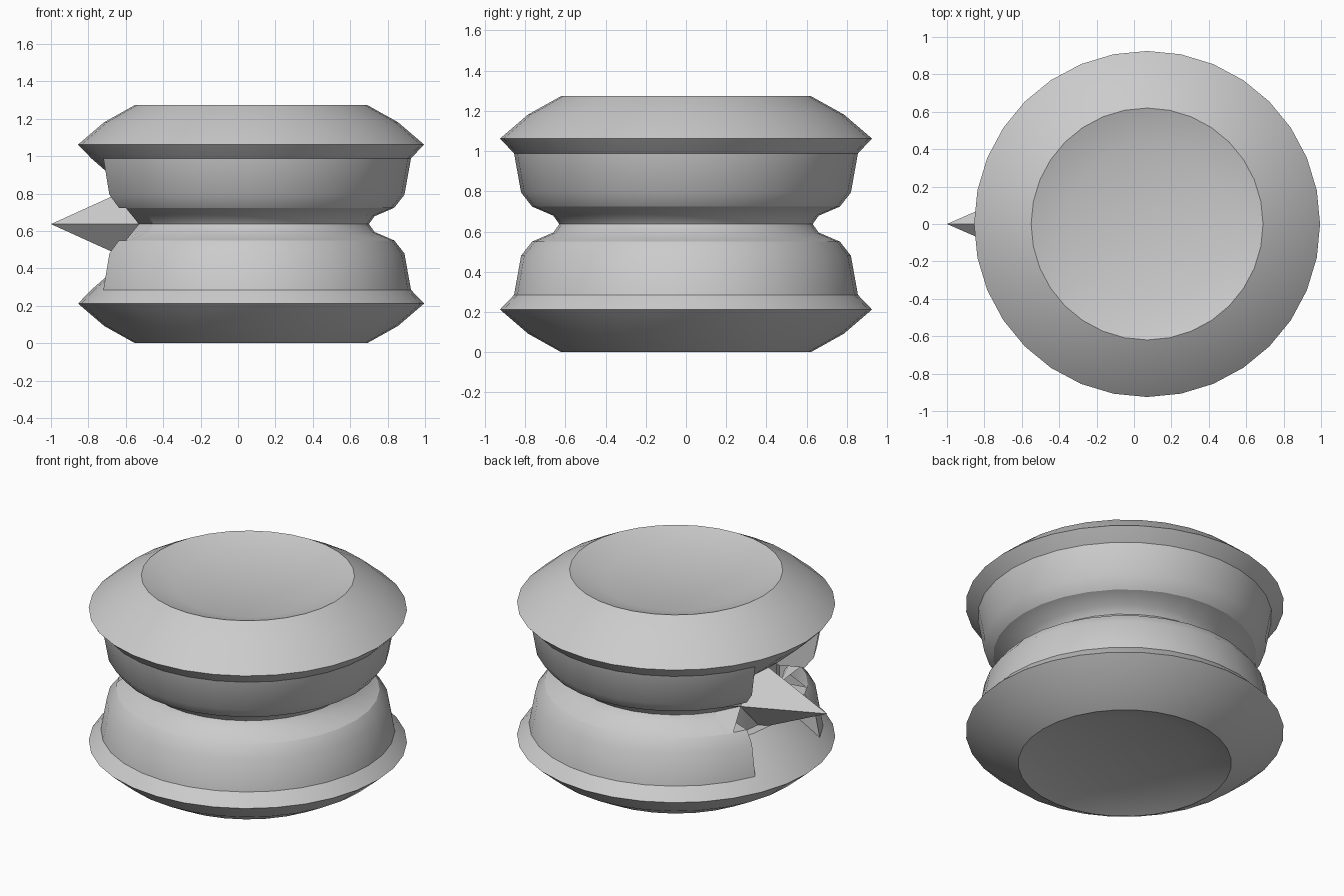
import bpy, bmesh, math

if "Cube" in bpy.data.objects:
    bpy.data.objects.remove(bpy.data.objects["Cube"])

CX, MID, SIDES = 0.07, 0.637, 32
STEP = 2 * math.pi / SIDES


def finish(name, bm, smooth=True):
    bmesh.ops.remove_doubles(bm, verts=bm.verts, dist=1e-5)
    bmesh.ops.recalc_face_normals(bm, faces=bm.faces)
    mesh = bpy.data.meshes.new(name)
    bm.to_mesh(mesh)
    bm.free()
    ob = bpy.data.objects.new(name, mesh)
    bpy.context.collection.objects.link(ob)
    if smooth:
        bpy.ops.object.select_all(action='DESELECT')
        ob.select_set(True)
        bpy.context.view_layer.objects.active = ob
        bpy.ops.object.shade_smooth_by_angle(angle=math.radians(35))
    return ob


def point(r, z, a):
    # angle is measured from the -x side, where the opening is
    return (CX - r * math.cos(a), r * math.sin(a), z)


def lathe(name, profile, skip=0):
    """Turn a closed profile, leaving `skip` segments open each side of -x."""
    bm = bmesh.new()
    count = SIDES - 2 * skip
    rings = [[bm.verts.new(point(r, z, (skip + i) * STEP)) for r, z in profile]
             for i in range(count + 1)]
    n = len(profile)
    for a, b in zip(rings, rings[1:]):
        for j in range(n):
            k = (j + 1) % n
            if profile[j][0] == 0 and profile[k][0] == 0:
                continue
            quad = [a[j], b[j], b[k], a[k]]
            if profile[j][0] == 0:
                quad = [a[j], b[k], a[k]]
            elif profile[k][0] == 0:
                quad = [a[j], b[j], a[k]]
            bm.faces.new(quad)
    if skip:
        bm.faces.new(rings[0])
        bm.faces.new(rings[-1])
    return finish(name, bm)


def flip(profile):
    return [(r, 2 * MID - z) for r, z in profile]


# Dished flanges and the open-fronted body walls, lower and upper
flange = [(0, 0.064), (0.43, 0.064), (0.62, 0), (0.785, 0.092), (0.925, 0.212),
          (0.855, 0.285), (0.74, 0.385), (0.66, 0.45), (0, 0.45)]
wall = [(0.6, 0.285), (0.855, 0.285), (0.82, 0.48), (0.765, 0.55), (0.6, 0.55)]
for side, f in (("lower", lambda p: p), ("upper", flip)):
    lathe(side + "_flange", f(flange))
    lathe(side + "_body_wall", f(wall), skip=2)

# Inner core seen through the opening
lathe("core", [(0, 0.44), (0.6, 0.44), (0.6, 0.834), (0, 0.834)])

# Waist groove, ending one segment further back than the walls
groove = [(0.765, 0.55), (0.66, 0.595), (0.63, MID)]
groove += flip(groove[:2])[::-1]
lathe("waist_groove", [(0.59, 0.55)] + groove + [(0.59, 0.724)], skip=3)

# Pointed fins that close the groove ends
for name, s in (("left_fin", -1), ("right_fin", 1)):
    bm = bmesh.new()
    edge = [bm.verts.new(point(r, z, s * 3 * STEP)) for r, z in groove]
    low, tip, high = [bm.verts.new((CX - x, s * y, z)) for x, y, z in
                      ((0.67, 0.38, 0.55), (0.60, 0.20, MID), (0.67, 0.38, 0.724))]
    for f in ((edge[0], edge[1], low), (low, edge[1], edge[2], tip),
              (tip, edge[2], edge[3], high), (high, edge[3], edge[4])):
        bm.faces.new(f)
    finish(name, bm, smooth=False)

# Four-sided spike
bm = bmesh.new()
apex = bm.verts.new((-1, 0, MID))
base = [bm.verts.new((-0.53, 0.205 * math.cos(i * math.pi / 2),
                      MID + 0.213 * math.sin(i * math.pi / 2))) for i in range(4)]
for i in range(4):
    bm.faces.new((apex, base[i], base[(i + 1) % 4]))
bm.faces.new(base)
finish("spike", bm, smooth=False)
